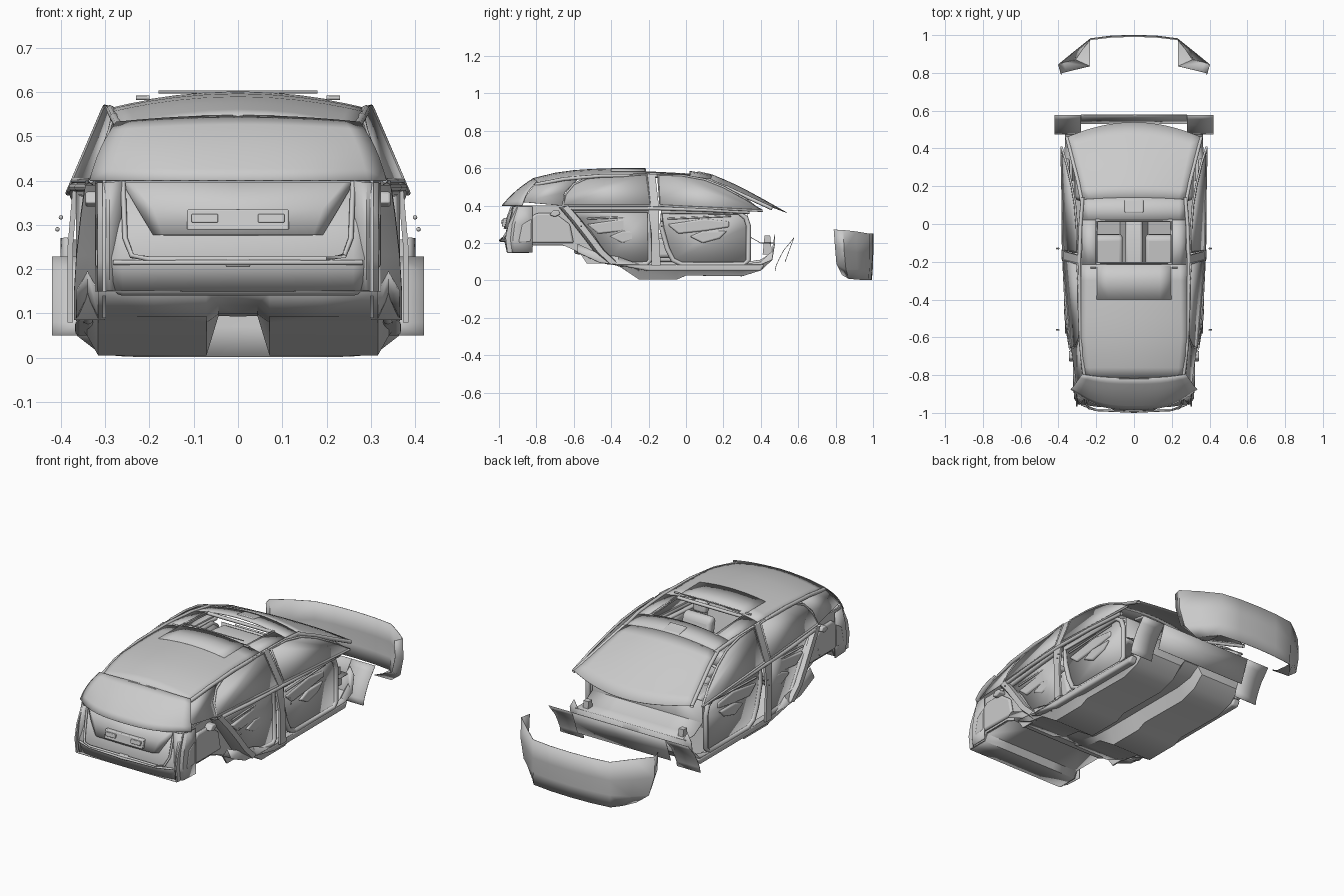
import bpy, math
from mathutils import Vector

if "Cube" in bpy.data.objects:
    bpy.data.objects.remove(bpy.data.objects["Cube"])


def make(name, verts, faces, mirror=False, thick=0, subd=0, angle=35):
    me = bpy.data.meshes.new(name)
    me.from_pydata([tuple(v) for v in verts], [], faces)
    me.update()
    ob = bpy.data.objects.new(name, me)
    bpy.context.collection.objects.link(ob)
    if mirror:
        m = ob.modifiers.new("mirror", 'MIRROR')
        m.merge_threshold = 0.0005
    if subd:
        s = ob.modifiers.new("smooth", 'SUBSURF')
        s.levels = s.render_levels = subd
        s.boundary_smooth = 'PRESERVE_CORNERS'
    if thick:
        s = ob.modifiers.new("thickness", 'SOLIDIFY')
        s.thickness, s.offset = thick, 0
    bpy.ops.object.select_all(action='DESELECT')
    ob.select_set(True)
    bpy.context.view_layer.objects.active = ob
    bpy.ops.object.shade_smooth_by_angle(angle=math.radians(angle))
    return ob


def loft(name, rows, **kw):
    n = len(rows[0])
    faces = [(i * n + j, i * n + j + 1, (i + 1) * n + j + 1, (i + 1) * n + j)
             for i in range(len(rows) - 1) for j in range(n - 1)]
    return make(name, [p for r in rows for p in r], faces, **kw)


def prism(name, poly, x0, x1, mirror=True, bevel=0.0):
    """Side-view (y, z) outline extruded along x."""
    n = len(poly)
    v = [(x0, *p) for p in poly] + [(x1, *p) for p in poly]
    f = [tuple(range(n))[::-1], tuple(range(n, 2 * n))]
    f += [(i, (i + 1) % n, n + (i + 1) % n, n + i) for i in range(n)]
    ob = make(name, v, f, mirror)
    if bevel:
        b = ob.modifiers.new("bevel", 'BEVEL')
        b.width, b.segments = bevel, 3
    return ob


def tube(name, pts, r, closed=False, mirror=True, sides=8):
    pts = [Vector(p) for p in pts]
    n, verts, faces = len(pts), [], []
    for i, p in enumerate(pts):
        a = pts[(i - 1) % n] if closed or i else p
        b = pts[(i + 1) % n] if closed or i < n - 1 else p
        t = (b - a).normalized()
        u = t.cross(Vector((1, 0, 0)) if abs(t.x) < .8 else Vector((0, 0, 1))).normalized()
        w = t.cross(u)
        for k in range(sides):
            c = 2 * math.pi * k / sides
            verts.append(p + r * (math.cos(c) * u + math.sin(c) * w))
    for i in range(n if closed else n - 1):
        for k in range(sides):
            l = (k + 1) % sides
            j = (i + 1) % n
            faces.append((i * sides + k, i * sides + l, j * sides + l, j * sides + k))
    return make(name, verts, faces, mirror, angle=60)


def side_x(y, z):
    return .385 - .43 * max(0, z - .37) - .1 * max(0, -.25 - y)


def interp(tab, y):
    for (a, p), (b, q) in zip(tab, tab[1:]):
        if y <= b:
            return p + (q - p) * (y - a) / (b - a)
    return tab[-1][1]


# Roof with sunroof opening
CROWN = [(-.82, .545), (-.7, .574), (-.6, .588), (-.45, .598), (-.2, .598), (0, .587), (.14, .565)]


def roof_rows(ys, xs, up=0):
    return [[(x * interp([(-.82, .92), (-.6, 1), (.14, .95)], y), y,
              interp(CROWN, y) - .42 * x * x + up) for x in xs] for y in ys]


EDGE = [0, .07, .14, .2, .25, .285]
loft("roof_rear", roof_rows([-.82, -.76, -.7, -.6, -.5, -.4, -.3, -.215], EDGE), mirror=True, thick=.004)
loft("roof_header", roof_rows([.02, .08, .14], EDGE), mirror=True, thick=.004)
loft("roof_side", roof_rows([-.215, -.1, .02], [.2, .25, .285]), mirror=True, thick=.004)
loft("sunroof_panel", roof_rows([-.4, -.3, -.22], [0, .07, .14, .2], .002), mirror=True, thick=.003)
tube("sunroof_frame", [(.2, -.21, .574), (.2, .02, .562), (-.2, .02, .562), (-.2, -.21, .574)],
     .01, closed=True, mirror=False)
tube("cant_rail", [(.262, -.81, .512), (.28, -.65, .543), (.288, -.45, .56), (.29, -.2, .561),
                   (.283, 0, .552), (.272, .14, .533)], .01)
tube("wind_deflector", [(.18, -.21, .6), (-.18, -.21, .6)], .003, mirror=False)
tube("roof_bracket", [(.2, -.23, .587), (.23, -.23, .587)], .005)
prism("overhead_console", [(.06, .565), (.06, .585), (.13, .57), (.14, .55)], -.05, .05, False, .006)

# Windscreen and A pillars
loft("windscreen", [[(w * t, y0 - s * t * t, z0 + d * t * t) for t in (0, .25, .5, .75, 1)]
                    for w, y0, z0, s, d in ((.27, .14, .566, .01, -.03), (.295, .26, .517, .03, -.02),
                                            (.325, .4, .442, .055, 0), (.355, .54, .362, .08, .03))],
     mirror=True, subd=1, thick=.003)
tube("a_pillar", [(.275, .12, .535), (.295, .22, .496), (.325, .34, .44), (.355, .46, .385)], .01)

# Rear window
loft("rear_window", [[(w * t, y0 + s * t ** 3, z0 + d * t * t) for t in (0, .25, .5, .75, 1)]
                     for w, y0, z0, s, d in ((.275, -.815, .547, .02, -.015), (.3, -.88, .505, .05, -.01),
                                             (.32, -.94, .452, .08, 0), (.335, -.985, .4, .11, 0))],
     mirror=True, subd=1, thick=.003)

# Side windows with frames
WINDOWS = {
    "front": [(-.14, .4), (-.15, .565), (-.02, .562), (.1, .54), (.2, .5), (.32, .435), (.41, .372)],
    "rear": [(-.19, .4), (-.21, .567), (-.4, .562), (-.53, .547), (-.6, .515), (-.645, .46), (-.655, .4)],
    "quarter": [(-.66, .4), (-.65, .47), (-.58, .54), (-.7, .54), (-.81, .51), (-.88, .42)]}
for part, poly in WINDOWS.items():
    pts = [(side_x(*p), *p) for p in poly]
    make(part + "_side_window", pts, [tuple(range(len(pts)))], mirror=True, thick=.003)
    if part != "quarter":
        tube(part + "_window_frame", pts, .006, closed=True)

# B pillar and waist rail
loft("b_pillar", [[(side_x(-.2, z) - .012, y - w, z), (side_x(-.2, z), y - w, z),
                   (side_x(-.2, z), y + w, z), (side_x(-.2, z) - .012, y + w, z)]
                  for y, z, w in ((-.19, .57, .025), (-.175, .4, .03), (-.165, .25, .02), (-.16, .08, .025))],
     mirror=True)
tube("waist_rail", [(.335, -.64, .385), (.36, -.4, .385), (.372, -.15, .385), (.375, .1, .377), (.37, .34, .365)], .01)

# Doors: inner panels, seals, armrests, pockets, handles
DOORS = {
    "front_door": ([(-.13, .37), (.28, .365), (.32, .335), (.335, .29), (.335, .11), (.31, .085),
                    (-.02, .085), (-.07, .11), (-.1, .17), (-.13, .28)], 0),
    "rear_door": ([(-.63, .375), (-.2, .375), (-.19, .11), (-.21, .088), (-.36, .088), (-.41, .11),
                   (-.46, .17), (-.52, .26), (-.59, .33)], -.43)}
for part, (poly, dy) in DOORS.items():
    tilt = .09 if dy else 0
    pts = [(.345 + tilt * min(0, y + .2), y, z) for y, z in poly]
    make(part + "_panel", pts, [tuple(range(len(pts)))], mirror=True, thick=.008)
    tube(part + "_seal", [(x + .008, y, z) for x, y, z in pts], .013, closed=True)
    x = .325 if dy else .345
    prism(part + "_armrest", [(-.1 + dy, .3), (.1 + dy, .33), (.23 + dy, .315), (.23 + dy, .285),
                              (.1 + dy, .265), (-.04 + dy, .25)], x - .03, x + .012, bevel=.008)
    prism(part + "_pocket", [(.02 + dy, .235), (.09 + dy, .265), (.22 + dy, .265), (.18 + dy, .225),
                             (.09 + dy, .2)], x - .025, x + .016, bevel=.008)
    tube(part + "_trim_line", [(x + .008, -.1 + dy, .33), (x + .008, .24 + dy, .345)], .005)
    for k, (dx, z) in enumerate(((0, .317), (.008, .29))):
        bpy.ops.mesh.primitive_uv_sphere_add(segments=12, ring_count=8, radius=.005,
                                             location=(.4 + dx, -.13 + dy, z))
        ob = bpy.context.object
        ob.name = part + "_handle_pin_%d" % k
        twin = ob.copy()
        twin.location.x *= -1
        bpy.context.collection.objects.link(twin)

# Sill, rear arch and quarter panels
prism("sill", [(-.38, .085), (-.2, .05), (.4, .05), (.42, .085)], .325, .368, bevel=.01)
loft("rear_arch_frame", [[(.3, y - .02, z), (.335, y - .015, z), (x, y, z), (x, y + .03, z + .01), (x - .025, y + .035, z + .01)]
                         for x, y, z in ((.345, -.66, .39), (.355, -.6, .32), (.365, -.53, .23),
                                         (.37, -.47, .15), (.37, -.4, .085))], mirror=True)
prism("quarter_panel", [(-.955, .15), (-.84, .15), (-.82, .19), (-.66, .19), (-.57, .15), (-.53, .09), (-.4, .09),
                        (-.47, .18), (-.55, .29), (-.66, .4), (-.9, .4), (-.95, .3), (-.965, .23)], .298, .306)
prism("quarter_arch_bulge", [(-.9, .2), (-.88, .3), (-.8, .36), (-.7, .36), (-.62, .3), (-.6, .2)], .3, .322, bevel=.012)
prism("filler_neck", [(-.73, .35), (-.71, .375), (-.68, .375), (-.67, .355), (-.7, .34)], .3, .345, bevel=.006)
loft("rear_lamp_housing", [[(.262, -.925, z + .005), (.29, -.915 - d, z), (.315, -.885 - d, z), (.32, -.82, z)]
                           for z, d in ((.395, 0), (.3, .03), (.22, .04), (.15, .03))], mirror=True, thick=.005)

# Tailgate and rear bumper carrier
TAIL = [(.15, -.955), (.225, -.972), (.28, -.955), (.4, -.915)]
loft("tailgate_shell", [[(x, y + .9 * x ** 3, z) for x in (0, .1, .2, .26, .3)] for z, y in TAIL],
     mirror=True, thick=.005)
tube("tailgate_seal", [(.26, -.92, .4), (.255, -.95, .27), (.24, -.975, .23), (.2, -.985, .223),
                       (-.2, -.985, .223), (-.24, -.975, .23), (-.255, -.95, .27), (-.26, -.92, .4)], .006, mirror=False)
loft("tailgate_trim", [[(0, -.972, .277), (.17, -.967, .277), (.19, -.95, .277)],
                       [(0, -.957, .335), (.19, -.953, .335), (.225, -.935, .335)],
                       [(0, -.935, .395), (.24, -.925, .395), (.26, -.91, .395)]], mirror=True, thick=.006)
prism("tailgate_handle_recess", [(-.985, .288), (-.975, .335), (-.95, .335), (-.95, .288)], -.115, .115, False, .004)
for sx in (-1, 1):
    prism("recess_insert", [(-.989, .305), (-.985, .325), (-.97, .325), (-.97, .305)],
          sx * .075 - .03, sx * .075 + .03, False, .003)
prism("tailgate_latch", [(-.995, .205), (-.99, .228), (-.95, .228), (-.95, .205)], -.028, .028, False, .004)
tube("rear_sill_lip", [(.28, -.955, .215), (.2, -.985, .215), (0, -.994, .215), (-.2, -.985, .215), (-.28, -.955, .215)],
     .006, mirror=False)

# Floor: cargo deck, footwells, tunnel and firewall
loft("cargo_floor", [[(0, y, z), (.15, y, z), (.3, y, z)]
                     for y, z in ((-.58, .15), (-.62, .185), (-.82, .185), (-.84, .15), (-.955, .15))],
     mirror=True, thick=.004)
loft("cabin_floor", [[(0, y, t), (.045, y, t), (.072, y, f), (.19, y, f), (.315, y, f), (.34, y, f + .045), (.365, y, max(.085, f))]
                     for y, f, t in ((.475, .2, .2), (.46, .11, .15), (.4, .055, .11), (.3, .024, .095),
                                     (0, .028, .095), (-.05, .006, .095), (-.25, .006, .095), (-.36, .08, .1),
                                     (-.46, .095, .12), (-.58, .15, .15))], mirror=True, thick=.003)
loft("firewall", [[(0, y, z), (.17, y, z), (.33, y, z)] for y, z in ((.33, .36), (.33, .24), (.4, .2), (.475, .2))],
     mirror=True, thick=.004)
prism("firewall_bracket", [(.41, .14), (.42, .24), (.45, .24), (.46, .14)], .27, .3)

# Cabin: dash, console, steering wheel, seats
prism("dashboard", [(.12, .27), (.13, .35), (.2, .375), (.32, .36), (.32, .24), (.2, .22)], -.31, .31, False, .02)
prism("centre_console", [(-.24, .1), (-.24, .25), (-.08, .25), (.02, .22), (.16, .28), (.2, .1)], -.045, .045, False, .012)
tube("steering_wheel", [(-.17 + .075 * math.cos(a), .06 - .035 * math.sin(a), .33 + .066 * math.sin(a))
                        for a in [i * math.pi / 12 for i in range(24)]], .008, True, False)
tube("steering_column", [(-.17, .05, .325), (-.17, .16, .3)], .02, mirror=False)
CUSHION = [(-.3, .12), (-.3, .21), (-.07, .23), (-.05, .19), (-.07, .12)]
BACK = [(-.3, .17), (-.24, .2), (-.3, .44), (-.33, .46), (-.36, .44)]
prism("front_seat_cushion", CUSHION, .06, .24, bevel=.02)
prism("front_seat_back", BACK, .065, .235, bevel=.02)
prism("front_headrest", [(-.365, .46), (-.32, .46), (-.325, .52), (-.36, .52)], .11, .19, bevel=.015)
prism("rear_seat_cushion", [(y - .3, z + .02) for y, z in CUSHION], -.28, .28, False, .02)
prism("rear_seat_back", [(y - .3, z) for y, z in BACK], -.28, .28, False, .02)

# Front wheel-arch liner and cross panel
loft("front_arch_liner", [[(x, y, z) for y, z in ((.577, .228), (.555, .2), (.525, .165), (.5, .12), (.482, .08), (.476, .05))]
                          for x in (.28, .35, .42)], mirror=True, thick=.003)
loft("front_cross_panel", [[(x, y, z) for y, z in ((.577, .228), (.555, .17), (.53, .1))]
                           for x in (-.28, 0, .28)], thick=.003)

# Front bumper skin with tucked corners
LOW = [(.23, .975, .002), (.27, .93, .004), (.31, .87, .01), (.235, .835, .03)]
loft("front_bumper", [
    [(0, 1, .25), (.12, .996, .25), (.23, .982, .25), (.32, .91, .262), (.4, .84, .27), (.385, .79, .272)],
    [(0, 1, .15), (.12, .996, .15), (.23, .982, .15), (.32, .91, .15), (.4, .845, .16), (.385, .797, .18)],
    [(0, .998, .07), (.12, .993, .07), (.23, .98, .07), (.31, .915, .06), (.375, .855, .06), (.36, .805, .09)],
    [(0, .992, .002), (.12, .988, .002)] + LOW], mirror=True, thick=.003, angle=50)
loft("bumper_corner_return", [LOW, [(.233, y, z + .004) for _, y, z in LOW]], mirror=True)
